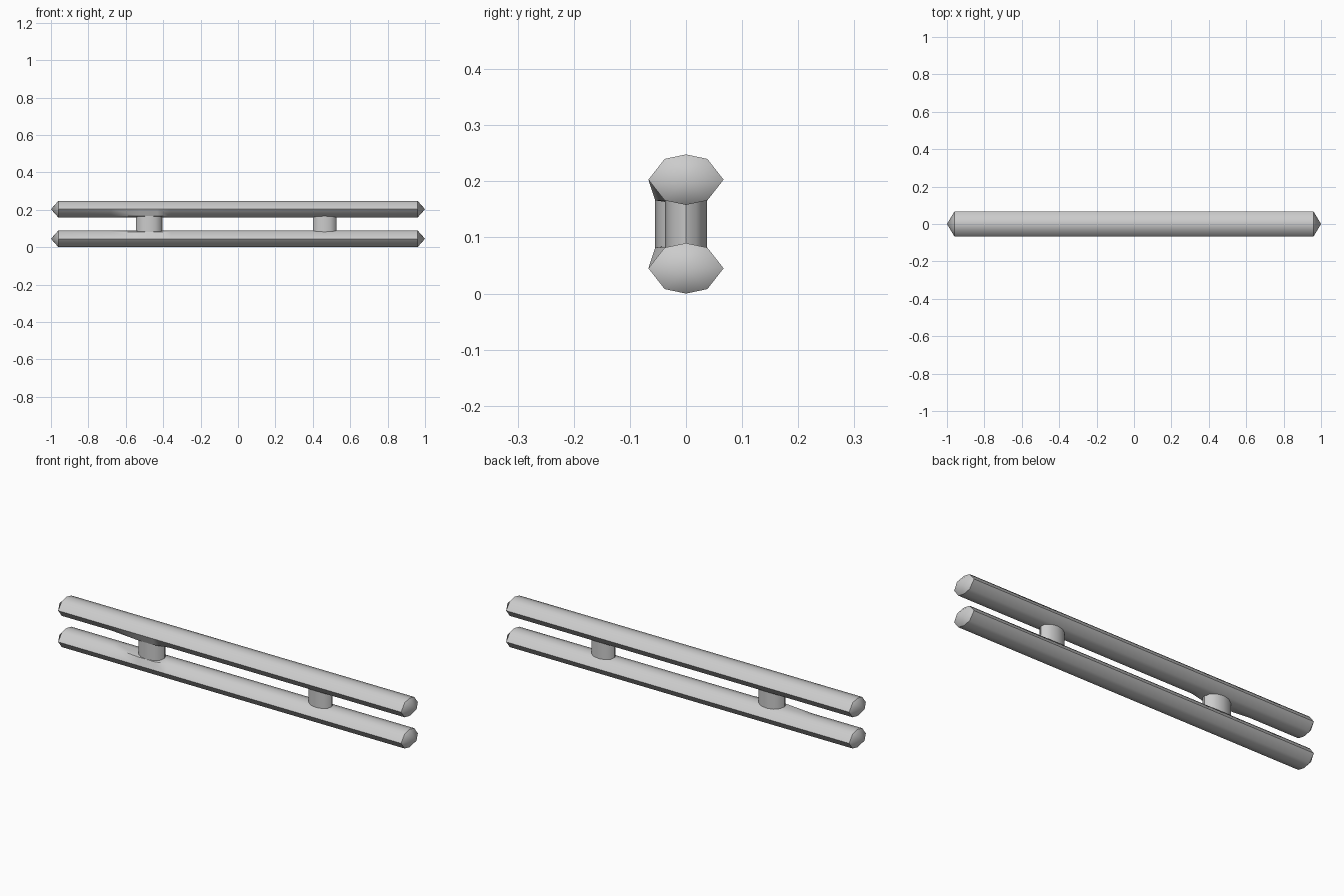
import bpy, bmesh, math

if "Cube" in bpy.data.objects:
    bpy.data.objects.remove(bpy.data.objects["Cube"])

# Flattened octagonal rail section (y, z)
SECTION = [(0.067, 0), (0.038, 0.037), (0, 0.045), (-0.038, 0.037),
           (-0.067, 0), (-0.038, -0.037), (0, -0.045), (0.038, -0.037)]


def finish(bm, name, angle):
    bmesh.ops.recalc_face_normals(bm, faces=bm.faces[:])
    me = bpy.data.meshes.new(name)
    bm.to_mesh(me)
    bm.free()
    ob = bpy.data.objects.new(name, me)
    bpy.context.collection.objects.link(ob)
    bpy.ops.object.select_all(action='DESELECT')
    ob.select_set(True)
    bpy.context.view_layer.objects.active = ob
    bpy.ops.object.shade_smooth_by_angle(angle=math.radians(angle))
    return ob


def rail(name, zc, inner):
    """Loft along x with pointed ends; inner is the side (+1/-1) facing the other rail."""
    bm = bmesh.new()
    rings = []
    # Each station: x, and front inner edge position (flared to meet the left post)
    for x, flare in [(-0.96, 0.038), (-0.68, 0.038), (-0.52, 0.055),
                     (-0.43, 0.055), (-0.36, 0.038), (0.96, 0.038)]:
        ring = []
        for y, z in SECTION:
            if y == -0.038 and z * inner > 0:
                y = -flare
            ring.append(bm.verts.new((x, y, zc + z)))
        rings.append(ring)
    for a, b in zip(rings, rings[1:]):
        for i in range(8):
            j = (i + 1) % 8
            bm.faces.new((a[i], a[j], b[j], b[i]))
    for ring, x in ((rings[0], -1), (rings[-1], 1)):
        tip = bm.verts.new((x, 0, zc))
        for i in range(8):
            bm.faces.new((ring[i], ring[(i + 1) % 8], tip))
    return finish(bm, name, 45)


def post(name, x, y, rx, ry):
    """Oval upright joining the rails, ends buried in them."""
    bm = bmesh.new()
    bmesh.ops.create_cone(bm, cap_ends=True, segments=12, radius1=1, radius2=1, depth=1)
    bmesh.ops.scale(bm, vec=(rx, ry, 0.1), verts=bm.verts[:])
    bmesh.ops.translate(bm, vec=(x, y, 0.124), verts=bm.verts[:])
    return finish(bm, name, 40)


# Rails
rail("lower_rail", 0.045, 1)
rail("upper_rail", 0.203, -1)

# Posts
post("left_post", -0.475, -0.009, 0.07, 0.046)
post("right_post", 0.463, 0, 0.063, 0.037)
